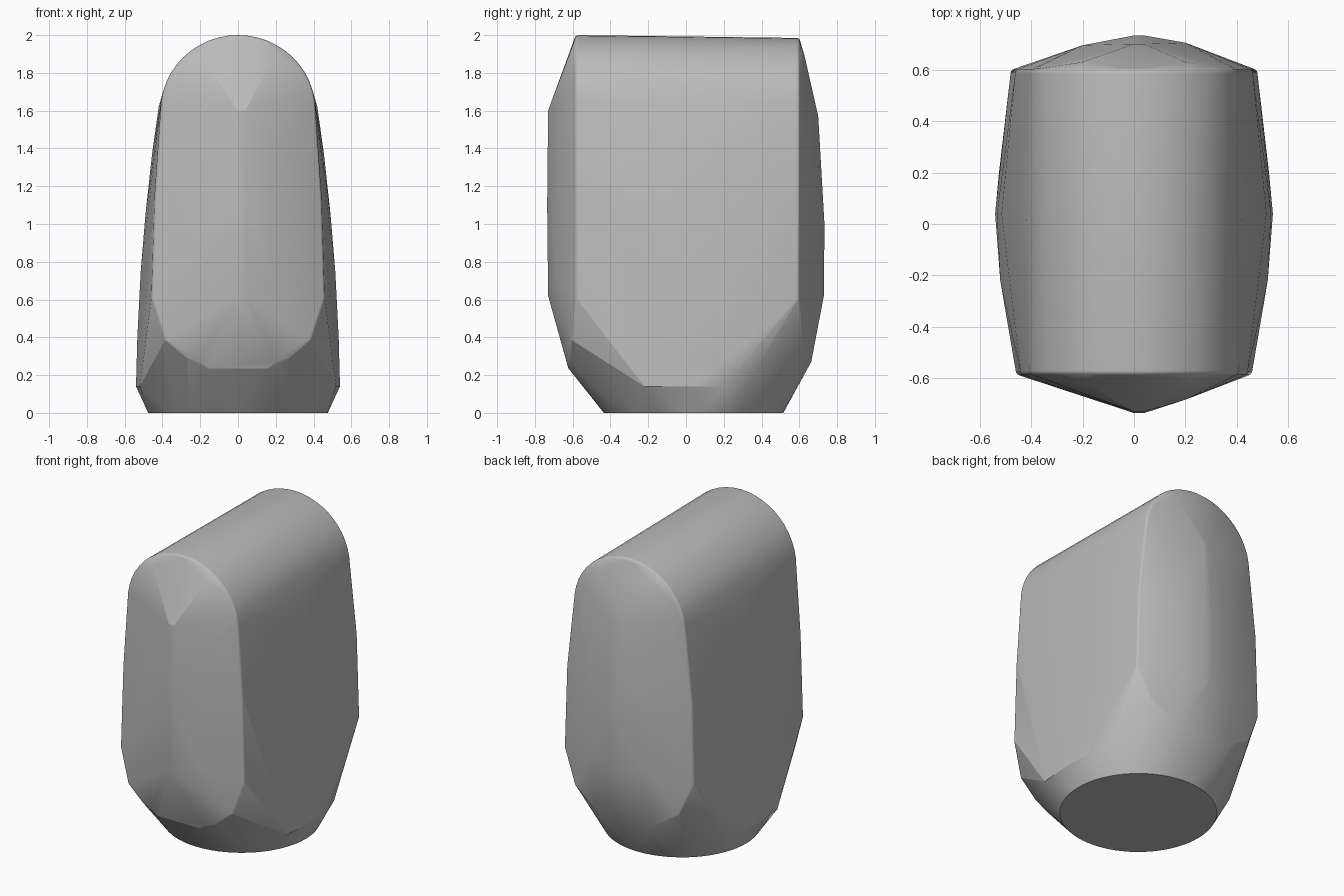
import bpy, bmesh, math

cube = bpy.data.objects.get("Cube")
if cube:
    bpy.data.objects.remove(cube, do_unlink=True)

grey = bpy.data.materials.new("plain grey")
grey.use_nodes = True
colour = (0.5, 0.5, 0.5, 1)
grey.diffuse_color = colour
grey.node_tree.nodes["Principled BSDF"].inputs["Base Color"].default_value = colour

points = []


def rim_outline(low_width, top):
    """Arched outline of an end panel, as (x, z) pairs."""
    arch = [(0.41 * math.cos(a), 1.6 + (top - 1.6) * math.sin(a))
            for a in (math.pi * i / 24 for i in range(25))]
    side = [(0.16, 0.225), (0.27, 0.28), (0.39, 0.38), (low_width, 0.6), (low_width - 0.018, 1.15)]
    return arch + side + [(-x, z) for x, z in side]


def rounded_rim(direction, y, low_width, top, radius=0.02, steps=6):
    """Nested outlines that round the edge of an end panel."""
    for x, z in rim_outline(low_width, top):
        bulge = 0.035 * max(0, min(1, (0.6 - z) / 0.38))
        for i in range(steps + 1):
            a = math.pi / 2 * i / steps
            inset = radius * (1 - math.cos(a))
            points.append((x * (1 - inset / 0.42),
                           direction * (y + bulge + radius * math.sin(a)),
                           1.1 + (z - 1.1) * (1 - inset / 0.88)))


# Rims of the two end panels
rounded_rim(-1, 0.57, 0.46, 2.0)
rounded_rim(1, 0.585, 0.48, 1.985)

# Faceted ridges on the end panels
for x in (0.0, 0.04):
    points += [(x, -0.73, 0.62), (x, -0.735, 1.1), (x, -0.73, 1.6),
               (x, 0.73, 0.62), (x, 0.733, 1.0), (x, 0.70, 1.57)]
points += [(0.2, -0.683, 0.7), (0.2, -0.683, 1.45),
           (0.2, 0.705, 0.65), (0.2, 0.705, 1.1), (-0.2, 0.695, 0.65), (-0.2, 0.695, 1.1)]
for x in (-0.2, 0.2):
    points += [(x, -0.617, 1.9), (x, -0.632, 0.27), (x, 0.63, 1.88), (x, 0.663, 0.27)]

# Bowed flanks and the belt above the base
for s in (-1, 1):
    for x, z in ((0.54, 0.14), (0.533, 0.4), (0.515, 0.75), (0.49, 1.05), (0.455, 1.37), (0.42, 1.62)):
        points.append((s * x, 0.04, z))
    points += [(s * 0.52, -0.22, 0.14), (s * 0.525, 0.2, 0.14), (s * 0.485, 0.32, 0.15)]

# Round flat base
for i in range(64):
    a = math.tau * i / 64
    points.append((0.475 * math.cos(a), 0.04 + 0.475 * math.sin(a), 0))

# Skin the body over the points
bm = bmesh.new()
for p in points:
    bm.verts.new(p)
hull = bmesh.ops.convex_hull(bm, input=bm.verts[:])
spare = {g for g in hull["geom_interior"] + hull["geom_unused"] if isinstance(g, bmesh.types.BMVert)}
bmesh.ops.delete(bm, geom=list(spare), context="VERTS")
bmesh.ops.dissolve_limit(bm, angle_limit=math.radians(0.5), verts=bm.verts[:], edges=bm.edges[:])
bmesh.ops.recalc_face_normals(bm, faces=bm.faces[:])
mesh = bpy.data.meshes.new("body")
bm.to_mesh(mesh)
bm.free()
mesh.materials.append(grey)
body = bpy.data.objects.new("body", mesh)
bpy.context.collection.objects.link(body)

bpy.ops.object.select_all(action="DESELECT")
body.select_set(True)
bpy.context.view_layer.objects.active = body
bpy.ops.object.shade_smooth_by_angle(angle=math.radians(18))
